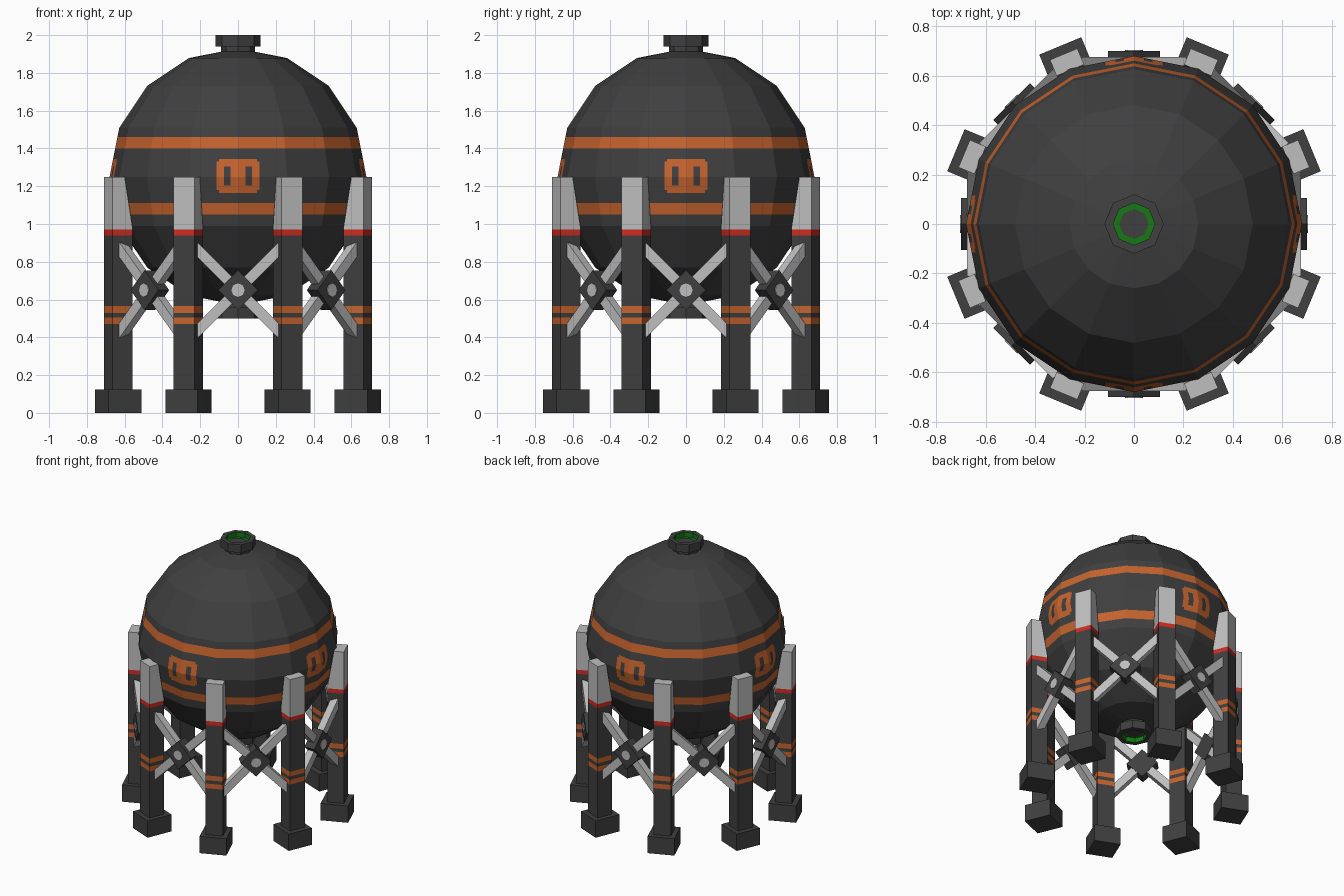
import bpy, bmesh, math
from mathutils import Matrix, Vector

if "Cube" in bpy.data.objects:
    bpy.data.objects.remove(bpy.data.objects["Cube"])


def material(name, rgb):
    m = bpy.data.materials.new(name)
    m.diffuse_color = (*rgb, 1)
    m.use_nodes = True
    m.node_tree.nodes["Principled BSDF"].inputs["Base Color"].default_value = m.diffuse_color
    return m


DARK = material("charcoal", (0.05, 0.05, 0.05))
ORANGE = material("orange", (0.56, 0.125, 0.027))
GREY = material("light grey", (0.52, 0.52, 0.52))
RED = material("red", (0.62, 0.025, 0.015))
GREEN = material("green", (0.008, 0.19, 0.008))


def finish(bm, name, mats, angle=0.0):
    bmesh.ops.recalc_face_normals(bm, faces=bm.faces[:])
    me = bpy.data.meshes.new(name)
    bm.to_mesh(me)
    bm.free()
    for m in mats:
        me.materials.append(m)
    ob = bpy.data.objects.new(name, me)
    ob.rotation_euler.z = angle
    bpy.context.collection.objects.link(ob)
    return ob


def cut(bm, co, no, faces=None):
    fs = faces if faces is not None else bm.faces[:]
    geom = list(fs) + list({e for f in fs for e in f.edges}) + list({v for f in fs for v in f.verts})
    bmesh.ops.bisect_plane(bm, geom=geom, dist=1e-5, plane_co=co, plane_no=no)


def box(bm, lo, hi, rot=None, mat=0):
    """Box between two corners, optionally rotated about its centre."""
    lo, hi = Vector(lo), Vector(hi)
    m = Matrix.Translation((lo + hi) / 2) @ (rot or Matrix()) @ Matrix.Diagonal((*(hi - lo), 1))
    vs = bmesh.ops.create_cube(bm, size=1, matrix=m)["verts"]
    for f in {f for v in vs for f in v.link_faces}:
        f.material_index = mat


def extrude_profile(bm, pts, half):
    """Closed (radius, z) outline given thickness along local y."""
    a = [bm.verts.new((r, -half, z)) for r, z in pts]
    b = [bm.verts.new((r, half, z)) for r, z in pts]
    bm.faces.new(a)
    bm.faces.new(b[::-1])
    n = len(pts)
    for i in range(n):
        bm.faces.new((a[i], b[i], b[(i + 1) % n], a[(i + 1) % n]))


# Spherical tank, with stripes and four marker panels cut into its facets
R, ZC = 0.68, 1.25
P0, P1 = 1.165, 1.345
bm = bmesh.new()
bmesh.ops.create_uvsphere(bm, u_segments=16, v_segments=8, radius=R,
                          matrix=Matrix.Translation((0, 0, ZC)))
for z in (1.05, 1.11, 1.40, 1.46, P0, P1):
    cut(bm, (0, 0, z), (0, 0, 1))


def panel_faces():
    return [f for f in bm.faces if P0 < f.calc_center_median().z < P1]


for z in (1.18, 1.205, 1.305, 1.33):
    cut(bm, (0, 0, z), (0, 0, 1), panel_faces())
for d in (0.04, 0.075, 0.1, 0.115):
    for s in (-d, d):
        for axis in ((1, 0, 0), (0, 1, 0)):
            cut(bm, Vector(axis) * s, axis, panel_faces())
for f in bm.faces:
    c = f.calc_center_median()
    t = min(abs(c.x), abs(c.y))
    stripe = 1.05 < c.z < 1.11 or 1.40 < c.z < 1.46
    panel = P0 < c.z < P1 and t < 0.115 and not (t > 0.1 and not 1.18 < c.z < 1.33)
    slot = 0.04 < t < 0.075 and 1.205 < c.z < 1.305
    f.material_index = 1 if stripe or (panel and not slot) else 0
finish(bm, "tank", (DARK, ORANGE))

# Top and bottom ports: a turned octagonal collar with a green recess
port = [(0.09, 0.62), (0.09, 0.69), (0.12, 0.69), (0.12, 0.75), (0.085, 0.75),
        (0.085, 0.715), (0.06, 0.715), (0.06, 0.72)]
for name, s in (("top_port", 1), ("bottom_port", -1)):
    bm = bmesh.new()
    rings = [[bm.verts.new((r * math.cos(k * math.pi / 4), r * math.sin(k * math.pi / 4), ZC + s * z))
              for k in range(8)] for r, z in port]
    for i in range(len(rings) - 1):
        for k in range(8):
            q = (k + 1) % 8
            f = bm.faces.new((rings[i][k], rings[i][q], rings[i + 1][q], rings[i + 1][k]))
            f.material_index = 1 if i in (4, 5) else 0
    bm.faces.new(rings[-1])
    bm.faces.new(rings[0])
    finish(bm, name, (DARK, GREEN))

for i in range(8):
    # Leg with foot, painted bands and a grey wedge clamp at the top
    bm = bmesh.new()
    extrude_profile(bm, [(0.63, 0.1), (0.744, 0.1), (0.744, 1.25), (0.674, 1.25), (0.63, 0.985)], 0.06)
    for z in (0.47, 0.505, 0.53, 0.565, 0.94, 0.97):
        cut(bm, (0, 0, z), (0, 0, 1))
    for f in bm.faces:
        z = f.calc_center_median().z
        if z > 0.97:
            f.material_index = 2
        elif z > 0.94:
            f.material_index = 3
        elif 0.47 < z < 0.505 or 0.53 < z < 0.565:
            f.material_index = 1
    box(bm, (0.59, -0.092, 0), (0.78, 0.092, 0.125))
    finish(bm, f"leg_{i + 1}", (DARK, ORANGE, GREY, RED), math.radians(22.5 + 45 * i))

    # Cross brace between neighbouring legs, with a diamond hub and bolt
    bm = bmesh.new()
    H = 0.65
    for s in (-1, 1):
        box(bm, (0.622, -0.325, H - 0.028), (0.675, 0.325, H + 0.028),
            Matrix.Rotation(s * math.pi / 4, 4, 'X'))
    finish(bm, f"cross_brace_{i + 1}", (GREY,), math.radians(45 * i))
    bm = bmesh.new()
    box(bm, (0.62, -0.074, H - 0.074), (0.70, 0.074, H + 0.074), Matrix.Rotation(math.pi / 4, 4, 'X'))
    vs = bmesh.ops.create_cone(bm, cap_ends=True, segments=8, radius1=0.036, radius2=0.036, depth=0.012,
                               matrix=Matrix.Translation((0.699, 0, H)) @ Matrix.Rotation(math.pi / 2, 4, 'Y'))["verts"]
    for f in {f for v in vs for f in v.link_faces}:
        f.material_index = 1
    finish(bm, f"brace_hub_{i + 1}", (DARK, GREY), math.radians(45 * i))
